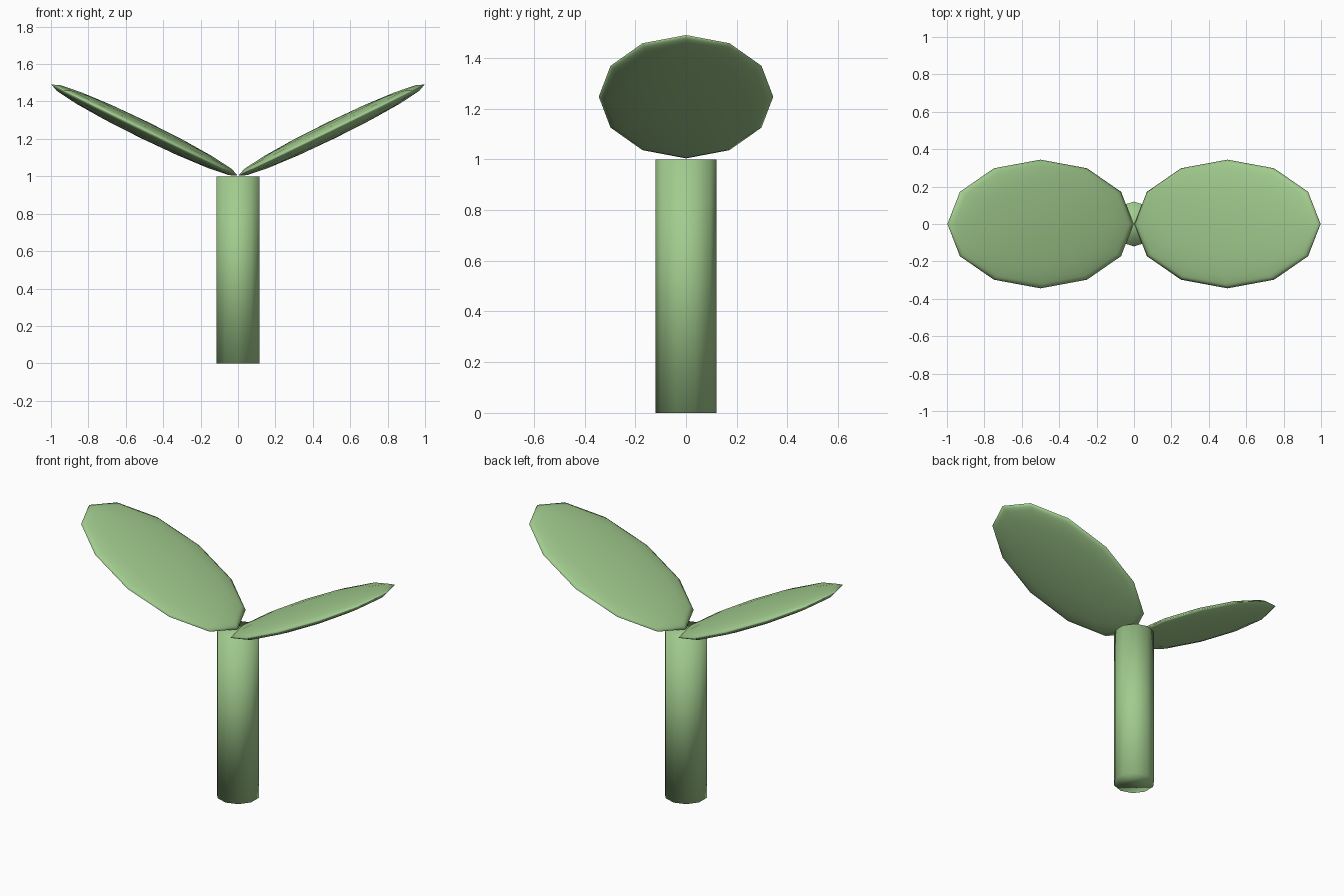
import bpy
import math

if "Cube" in bpy.data.objects:
    bpy.data.objects.remove(bpy.data.objects["Cube"])

green = bpy.data.materials.new("leaf_green")
green.diffuse_color = (0.36, 0.60, 0.27, 1.0)
green.use_nodes = True
green.node_tree.nodes["Principled BSDF"].inputs["Base Color"].default_value = green.diffuse_color


def finish(obj, name):
    obj.name = name
    obj.data.materials.append(green)
    bpy.ops.object.shade_smooth()


# Stem: ten-sided capped cylinder
bpy.ops.mesh.primitive_cylinder_add(vertices=10, radius=0.12, depth=1.0,
                                    location=(0, 0, 0.5))
finish(bpy.context.object, "stem")

# Leaves: two flattened ellipsoids rising outward from the stem top
TILT = math.atan2(0.243, 0.497)
for side, name in ((1, "leaf_right"), (-1, "leaf_left")):
    bpy.ops.mesh.primitive_uv_sphere_add(segments=12, ring_count=8, radius=1.0,
                                         location=(side * 0.5, 0, 1.247),
                                         rotation=(0, -side * TILT, 0))
    leaf = bpy.context.object
    leaf.scale = (0.554, 0.344, 0.047)
    finish(leaf, name)
